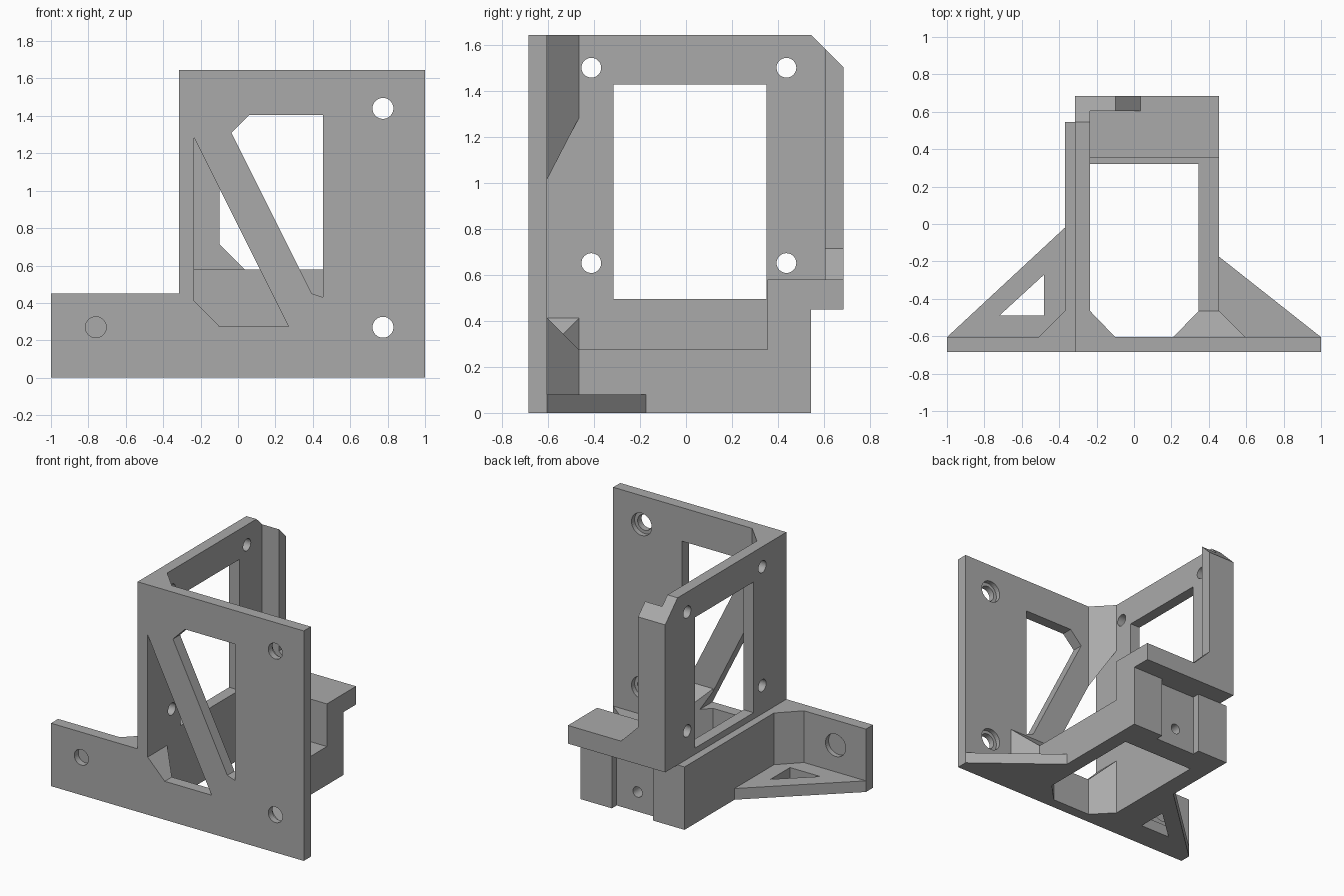
import bpy, bmesh, math
from mathutils import Vector

if "Cube" in bpy.data.objects:
    bpy.data.objects.remove(bpy.data.objects["Cube"])

grey = bpy.data.materials.new("plain grey")
grey.diffuse_color = (0.4, 0.4, 0.4, 1)
grey.use_nodes = True
grey.node_tree.nodes["Principled BSDF"].inputs["Base Color"].default_value = grey.diffuse_color


def prism(name, pts, axis, lo, hi):
    """Extrude an outline along an axis; outline is (y,z), (x,z) or (x,y)."""
    def place(p, h):
        a, b = p
        return {'x': (h, a, b), 'y': (a, h, b), 'z': (a, b, h)}[axis]
    bm = bmesh.new()
    face = bm.faces.new([bm.verts.new(place(p, lo)) for p in pts])
    ext = bmesh.ops.extrude_face_region(bm, geom=[face])
    move = Vector(place((0, 0), hi - lo))
    bmesh.ops.translate(bm, vec=move, verts=[v for v in ext['geom'] if isinstance(v, bmesh.types.BMVert)])
    bmesh.ops.recalc_face_normals(bm, faces=bm.faces)
    me = bpy.data.meshes.new(name)
    bm.to_mesh(me)
    bm.free()
    me.materials.append(grey)
    ob = bpy.data.objects.new(name, me)
    bpy.context.collection.objects.link(ob)
    return ob


def rect(a0, b0, a1, b1):
    return [(a0, b0), (a1, b0), (a1, b1), (a0, b1)]


def disc(a, b, r, n=32):
    return [(a + r * math.cos(2 * math.pi * i / n), b + r * math.sin(2 * math.pi * i / n)) for i in range(n)]


def combine(base, other, op):
    mod = base.modifiers.new(op, 'BOOLEAN')
    mod.operation = op
    mod.solver = 'EXACT'
    mod.object = other
    bpy.context.view_layer.objects.active = base
    bpy.ops.object.modifier_apply(modifier=mod.name)
    bpy.data.objects.remove(other, do_unlink=True)


F, B = -0.685, -0.605  # front plate faces

# front plate
body = prism("bracket", [(-1, 0), (1, 0), (1, 1.645), (-.315, 1.645), (-.315, .45), (-1, .45)], 'y', F, B)

solids = [
    # side wall with sloped rear corner, and thick wall base
    prism("side_wall", [(F, .3), (.545, .3), (.545, .45), (.685, .45), (.685, 1.505), (.545, 1.645), (F, 1.645)],
          'x', -.315, -.235),
    prism("wall_base", rect(-.65, 0, .545, .45), 'x', -.37, -.235),
    # corner braces beside the wall
    prism("outer_corner", [(-.37, -.465), (-.51, B), (-.51, -.63), (-.3, -.63), (-.3, -.465)], 'z', 0, .45),
    prism("inner_corner", [(-.235, -.465), (-.1, B), (-.1, -.63), (-.26, -.63), (-.26, -.465)], 'z', 0, 1.645),
    # low right arm and its sloped corner
    prism("right_arm", rect(.345, -.65, .455, .40), 'z', 0, .275),
    # rear cross block
    prism("rear_block", [(.32, 0), (.545, 0), (.545, .45), (.685, .45), (.685, .58), (.355, .58), (.355, .275), (.32, .275)],
          'x', -.26, .455),
    # gussets
    prism("left_gusset", [(-1, B), (-1, -.64), (-.33, -.64), (-.33, -.02), (-.37, -.02)], 'z', 0, .08),
    prism("right_gusset", [(1, B), (1, -.64), (.4, -.64), (.4, -.175), (.455, -.175)], 'z', 0, .08),
]
# rear flange with flared foot, trimmed by the sloped corner
flange = prism("rear_flange", [(-.315, .45), (.035, .45), (.035, .58), (-.1, .715), (-.1, 1.645), (-.315, 1.645)],
               'y', .605, .685)
combine(flange, prism("trim", [(.545, 1.645), (.745, 1.445), (.745, 1.8), (.545, 1.8)], 'x', -.5, .2), 'DIFFERENCE')
solids.append(flange)
# right corner brace, sloped on top
brace = prism("arm_corner", [(.21, B), (.21, -.64), (.595, -.64), (.595, B), (.455, -.465), (.345, -.465)], 'z', 0, .415)
combine(brace, prism("trim", [(-.405, .215), (-.605, .415), (-.605, .6), (-.405, .6)], 'x', 0, .8), 'DIFFERENCE')
solids.append(brace)
for s in solids:
    combine(body, s, 'UNION')

cuts = [
    # front plate openings either side of the diagonal strut
    prism("cut", [(-.235, 1.285), (.27, .275), (-.1, .275), (-.235, .412)], 'y', -.8, -.44),
    prism("cut", [(.06, 1.405), (.455, 1.405), (.455, .43), (.395, .45), (-.035, 1.31)], 'y', -.8, -.5),
    # side wall window
    prism("cut", rect(-.315, .495, .35, 1.43), 'x', -.6, -.2),
    # left gusset opening
    prism("cut", [(-.48, -.27), (-.48, -.49), (-.72, -.49)], 'z', -.1, .2),
    # groove and screw hole at the rear
    prism("cut", rect(-.12, -.1, .205, .45), 'y', .49, .6),
    prism("cut", disc(.04, .14, .037), 'y', .2, .7),
]
# mounting holes, wider at the back
for x, z in ((-.76, .27), (.775, .27), (.775, 1.44)):
    cuts.append(prism("cut", disc(x, z, .056), 'y', -.8, -.55))
    cuts.append(prism("cut", disc(x, z, .08), 'y', -.64, -.55))
# side wall screw holes
for y in (-.412, .437):
    for z in (.652, 1.502):
        cuts.append(prism("cut", disc(y, z, .043), 'x', -.6, -.2))
for c in cuts:
    combine(body, c, 'DIFFERENCE')
